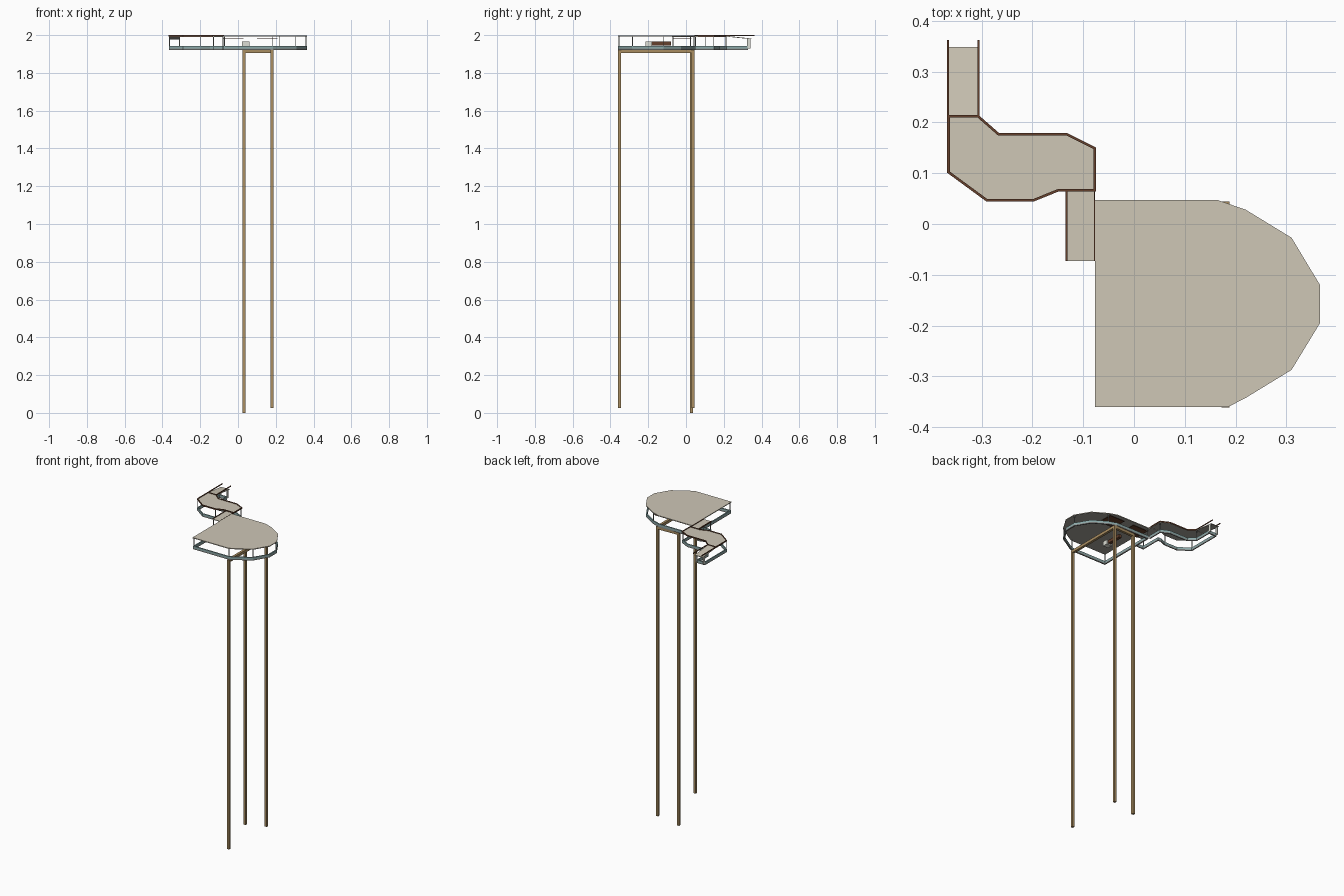
import bpy
import bmesh
from mathutils import Vector

cube = bpy.data.objects.get("Cube")
if cube:
    bpy.data.objects.remove(cube, do_unlink=True)


def material(name, rgb):
    m = bpy.data.materials.new(name)
    m.use_nodes = True
    m.diffuse_color = (*rgb, 1)
    m.node_tree.nodes["Principled BSDF"].inputs["Base Color"].default_value = (*rgb, 1)
    return m


STONE = material("roof stone", (0.62, 0.57, 0.47))
CEILING = material("grey ceiling", (0.36, 0.35, 0.31))
BROWN = material("brown trim", (0.13, 0.05, 0.025))
WOOD = material("tan wood", (0.40, 0.27, 0.12))
TEAL = material("teal floor band", (0.26, 0.40, 0.40))
GREY = material("grey edge", (0.27, 0.28, 0.27))
PALE = material("pale panel", (0.72, 0.73, 0.66))


def finish(name, bm, *mats):
    bmesh.ops.recalc_face_normals(bm, faces=bm.faces)
    mesh = bpy.data.meshes.new(name)
    bm.to_mesh(mesh)
    bm.free()
    for m in mats:
        mesh.materials.append(m)
    ob = bpy.data.objects.new(name, mesh)
    bpy.context.collection.objects.link(ob)
    return ob


def box(name, lo, hi, mat):
    lo, hi = Vector(lo), Vector(hi)
    bm = bmesh.new()
    bmesh.ops.create_cube(bm, size=1)
    bmesh.ops.scale(bm, vec=hi - lo, verts=bm.verts)
    bmesh.ops.translate(bm, vec=(lo + hi) / 2, verts=bm.verts)
    return finish(name, bm, mat)


def slab(name, outline, z, thick, drop=0):
    """Roof plate with a grey underside; drop lowers its back edge."""
    bm = bmesh.new()
    back = max(p[1] for p in outline)
    face = bm.faces.new([bm.verts.new((x, y, z - thick - (drop if y == back else 0)))
                         for x, y in outline])
    out = bmesh.ops.extrude_face_region(bm, geom=[face])
    bmesh.ops.translate(bm, vec=(0, 0, thick),
                        verts=[v for v in out["geom"] if isinstance(v, bmesh.types.BMVert)])
    ob = finish(name, bm, STONE, CEILING)
    for f in ob.data.polygons:
        f.material_index = 1 if f.normal.z < -0.5 else 0


def band(name, path, z0, z1, width, mat, closed=False):
    """Mitred wall that follows a path, centred on it."""
    pts = [Vector(p) for p in path]
    n = len(pts)
    bm = bmesh.new()
    rings = []
    for i, p in enumerate(pts):
        before = pts[i - 1] if i or closed else None
        after = pts[(i + 1) % n] if i < n - 1 or closed else None
        d0 = (p - before).normalized() if before else (after - p).normalized()
        d1 = (after - p).normalized() if after else d0
        a, b = Vector((-d0.y, d0.x)), Vector((-d1.y, d1.x))
        side = (a + b) / (1 + a.dot(b)) * width / 2
        rings.append([bm.verts.new((*(p + side * s), z))
                      for s, z in ((-1, z0), (1, z0), (1, z1), (-1, z1))])
    for i in range(n if closed else n - 1):
        r, s = rings[i], rings[(i + 1) % n]
        for k in range(4):
            bm.faces.new((r[k], r[(k + 1) % 4], s[(k + 1) % 4], s[k]))
    if not closed:
        bm.faces.new(rings[0])
        bm.faces.new(rings[-1])
    finish(name, bm, mat)


def floor_band(name, path, width, closed=False):
    """Grey lower edge with a teal strip above it."""
    band(name + "_edge", path, 1.922, 1.929, width, GREY, closed)
    band(name + "_strip", path, 1.929, 1.942, width, TEAL, closed)


def posts(name, points, z0, z1, r=0.002):
    for x, y in points:
        box(name, (x - r, y - r, z0), (x + r, y + r, z1), GREY)


# Plan outlines
main = [(-.077, .047), (.165, .047), (.22, .028), (.31, -.027), (.366, -.12),
        (.366, -.195), (.31, -.287), (.22, -.342), (.185, -.36), (-.077, -.36)]
winding = [(-.365, .212), (-.307, .212), (-.267, .177), (-.133, .177), (-.077, .149),
           (-.077, .066), (-.15, .066), (-.197, .047), (-.29, .047), (-.365, .102)]
back_passage = [(-.366, .213), (-.307, .213), (-.307, .348), (-.366, .348)]
link = [(-.133, .066), (-.077, .066), (-.077, -.073), (-.133, -.073)]
outer_wall = [(-.363, .325), (-.363, .102), (-.29, .05), (-.197, .05), (-.15, .067),
              (-.13, .067), (-.13, -.069), (-.08, -.069)]
inner_wall = [(-.309, .325), (-.309, .212), (-.267, .174), (-.133, .174),
              (-.08, .147), (-.08, .05)]

# Roofs
slab("main_roof", main, 1.998, 0.005)
slab("winding_roof", winding, 1.996, 0.005)
slab("link_roof", link, 1.994, 0.004)
slab("back_roof", back_passage, 1.996, 0.004, drop=0.014)

# Brown roof edging and handrails
band("winding_roof_trim", winding, 1.992, 2.0, 0.005, BROWN, closed=True)
band("link_trim", [(-.133, .066), (-.133, -.073)], 1.99, 1.998, 0.004, BROWN)
band("link_joint", [(-.078, .066), (-.078, -.073)], 1.99, 1.999, 0.002, BROWN)
for x in (-.366, -.306):
    band("back_handrail", [(x, .212), (x, .362)], 1.994, 2.0, 0.004, BROWN)

# Floor bands, set in just under the roof edge
inset = [(.145 + (x - .145) * .975, -.157 + (y + .157) * .975) for x, y in main]
floor_band("main_floor", inset, 0.008, closed=True)
floor_band("outer_passage", outer_wall, 0.006)
floor_band("inner_passage", inner_wall, 0.006)
floor_band("passage_end", [outer_wall[0], inner_wall[0]], 0.006)

# Posts between band and roof
posts("main_post", inset[::2] + inset[-1:], 1.94, 1.995)
posts("passage_post", [outer_wall[1], outer_wall[3], outer_wall[6], inner_wall[1],
                       inner_wall[4]], 1.94, 1.992)
posts("end_post", [outer_wall[0], inner_wall[0]], 1.94, 1.982)
for x in (-.363, -.309):
    box("end_panel", (x - .003, .325, 1.93), (x + .003, .341, 1.98), PALE)

# Furniture and thin shelves under the roof
box("light_box", (.02, -.215, 1.938), (.06, -.18, 1.967), PALE)
box("brown_counter", (.03, -.18, 1.945), (.05, -.08, 1.965), BROWN)
for x in (-.08, .1):
    box("shelf", (x, -.07, 1.983), (x + .11, .03, 1.986), BROWN)

# Tall legs and the beams that join them
r = 0.008
corner, side, front = (.18, .036), (.032, .03), (.18, -.353)
for (x, y), foot in ((side, 0), (corner, .025), (front, .025)):
    box("leg", (x - r, y - r, foot), (x + r, y + r, 1.92), WOOD)
for end in (side, front):
    band("support_beam", [corner, end], 1.904, 1.922, 2 * r, WOOD)
